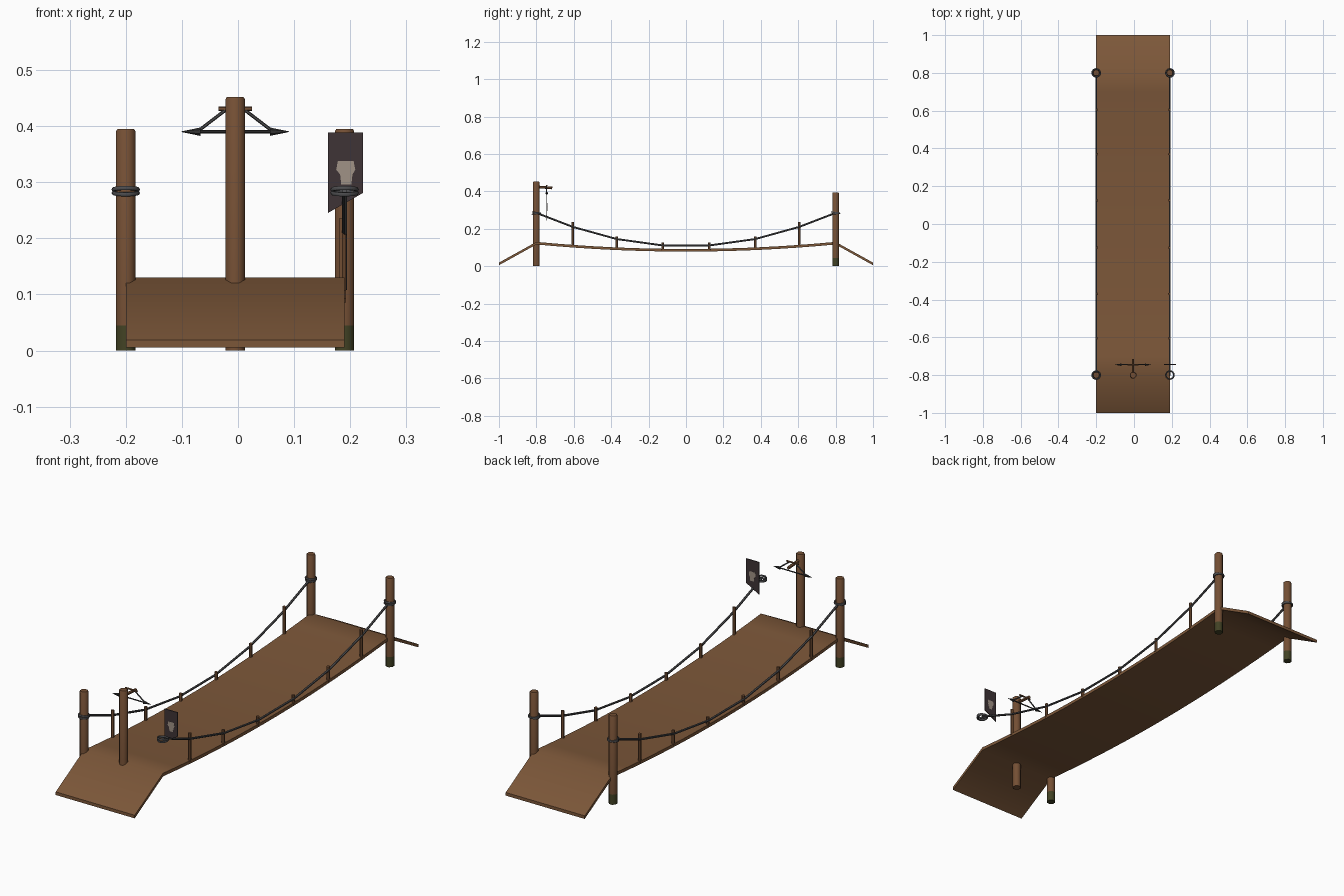
import bpy, bmesh, math
from mathutils import Vector

if "Cube" in bpy.data.objects:
    bpy.data.objects.remove(bpy.data.objects["Cube"])


def srgb(r, g, b):
    return tuple((c / 255 / 12.92) if c < 10 else ((c / 255 + 0.055) / 1.055) ** 2.4 for c in (r, g, b)) + (1,)


def material(name, *rgb):
    m = bpy.data.materials.new(name)
    m.diffuse_color = srgb(*rgb)
    m.use_nodes = True
    m.node_tree.nodes["Principled BSDF"].inputs["Base Color"].default_value = m.diffuse_color
    return m


PLANK = material("plank brown", 124, 87, 57)
POST = material("post brown", 116, 79, 52)
MOSS = material("moss green", 66, 66, 36)
ROPE = material("rope grey", 78, 78, 80)
IRON = material("dark iron", 52, 52, 52)
CLOTH = material("dark cloth", 62, 52, 54)
EMBLEM = material("pale emblem", 160, 146, 134)


def finish(name, bm, mats, smooth=True):
    bmesh.ops.recalc_face_normals(bm, faces=bm.faces)
    me = bpy.data.meshes.new(name)
    bm.to_mesh(me)
    bm.free()
    for m in mats:
        me.materials.append(m)
    ob = bpy.data.objects.new(name, me)
    bpy.context.collection.objects.link(ob)
    if smooth:
        bpy.context.view_layer.objects.active = ob
        ob.select_set(True)
        bpy.ops.object.shade_smooth_by_angle(angle=math.radians(50))
        ob.select_set(False)
    return ob


def add_rod(bm, p, q, r1, r2=None, sides=6):
    """Tapered rod between two points."""
    p, q = Vector(p), Vector(q)
    rot = (q - p).to_track_quat('Z', 'Y').to_matrix().to_4x4()
    rot.translation = (p + q) / 2
    bmesh.ops.create_cone(bm, cap_ends=True, segments=sides, radius1=r1,
                          radius2=r1 if r2 is None else r2,
                          depth=(q - p).length, matrix=rot)


def rods(name, mat, *specs):
    bm = bmesh.new()
    for s in specs:
        add_rod(bm, *s)
    return finish(name, bm, [mat])


def prism(name, mat, outline, place, a, b):
    """Extrude a 2D outline between depths a and b."""
    bm = bmesh.new()
    lo = [bm.verts.new(place(u, v, a)) for u, v in outline]
    hi = [bm.verts.new(place(u, v, b)) for u, v in outline]
    n = len(outline)
    bm.faces.new(lo)
    bm.faces.new(hi[::-1])
    for i in range(n):
        j = (i + 1) % n
        bm.faces.new((lo[i], lo[j], hi[j], hi[i]))
    return finish(name, bm, [mat], False)


LEFT, RIGHT, MID = -0.2, 0.19, -0.005

# Sagging deck with a ramp at each end, made of short strips
T = 0.014
ys = [-1] + [-0.8 + 0.1 * i for i in range(17)] + [1]
top = [(y, 0.019 if abs(y) == 1 else 0.092 + 0.038 * (y / 0.8) ** 2) for y in ys]
bm = bmesh.new()
rows = [[bm.verts.new((x, y, z - d)) for x, d in ((LEFT, 0), (RIGHT, 0), (RIGHT, T), (LEFT, T))]
        for y, z in top]
for a, b in zip(rows, rows[1:]):
    for i in range(4):
        j = (i + 1) % 4
        bm.faces.new((a[i], a[j], b[j], b[i]))
bm.faces.new(rows[0])
bm.faces.new(rows[-1][::-1])
deck = finish("deck", bm, [PLANK])


# Posts: eight-sided, chamfered top, mossy foot
def post(name, x, y, height, mossy):
    bm = bmesh.new()
    levels = [(0, 0.0175), (0.045, 0.0175), (height - 0.004, 0.0175), (height, 0.015)]
    rings = []
    for z, r in levels:
        rings.append([bm.verts.new((x + r * math.cos(math.tau * (k + 0.5) / 8) * 1.06,
                                    y + r * math.sin(math.tau * (k + 0.5) / 8) * 1.06, z))
                      for k in range(8)])
    for a, b in zip(rings, rings[1:]):
        for k in range(8):
            j = (k + 1) % 8
            bm.faces.new((a[k], a[j], b[j], b[k]))
    bm.faces.new(rings[0][::-1])
    bm.faces.new(rings[-1])
    for f in bm.faces:
        f.material_index = int(mossy and f.calc_center_median().z < 0.045)
    return finish(name, bm, [POST, MOSS])


post("front_left_post", LEFT, -0.8, 0.395, True)
post("back_left_post", LEFT, 0.8, 0.395, True)
post("back_right_post", RIGHT, 0.8, 0.395, True)
post("front_middle_post", MID, -0.8, 0.452, False)

# Railings: small stakes, rope and rope loops on each side
stakes = [(0.605, 0.235), (0.37, 0.16), (0.125, 0.126)]
half = [(0.8, 0.285), (0.605, 0.21), (0.37, 0.145), (0.125, 0.111)]
line = [(-y, z) for y, z in half] + half[::-1]
for side, x, inward in (("left", LEFT, 0.004), ("right", RIGHT, -0.004)):
    rods(side + "_stakes", POST,
         *[((x + inward, s * y, 0.085 + 0.038 * (y / 0.8) ** 2), (x + inward, s * y, z), 0.007)
           for y, z in stakes for s in (-1, 1)])
    rods(side + "_rope", ROPE,
         *[((x, *p), (x, *q), 0.005) for p, q in zip(line, line[1:])])
    for end, y in (("front", -0.8), ("back", 0.8)):
        for k in (0, 1):
            bpy.ops.mesh.primitive_torus_add(location=(x, y, 0.281 + 0.006 * k),
                                             rotation=(0.12 - 0.24 * k, 0, 0),
                                             major_segments=16, minor_segments=6,
                                             major_radius=0.0215, minor_radius=0.004)
            loop = bpy.context.object
            loop.name = f"{side}_{end}_rope_loop_{k + 1}"
            loop.data.materials.append(ROPE)
            bpy.ops.object.shade_smooth_by_angle(angle=math.radians(60))
            loop.select_set(False)

# Hanging cloth with slanted hem and a pale emblem on both faces
on_xz = lambda u, v, d: (u, d, v)
prism("cloth", CLOTH, [(0.16, 0.245), (0.223, 0.281), (0.223, 0.389), (0.16, 0.389)],
      on_xz, -0.746, -0.742)
badge = [(0.184, 0.296), (0.202, 0.296), (0.204, 0.314), (0.209, 0.322),
         (0.206, 0.338), (0.178, 0.338), (0.175, 0.322), (0.182, 0.314)]
prism("cloth_emblem", EMBLEM, badge, on_xz, -0.7465, -0.7415)

# Crossed bow fixed behind the middle post
Y = -0.745
rods("bow_stock", POST, ((MID, -0.795, 0.424), (MID, -0.715, 0.418), 0.007),
     ((MID - 0.03, Y, 0.431), (MID + 0.03, Y, 0.431), 0.004))
rods("bow_braces", ROPE,
     *[((MID + s * 0.018, Y, 0.428), (MID + s * 0.065, Y, 0.392), 0.003) for s in (-1, 1)])
rods("bow_bar", IRON, ((MID - 0.07, Y, 0.39), (MID + 0.07, Y, 0.39), 0.003),
     *[((MID + s * 0.062, Y, 0.39), (MID + s * 0.096, Y, 0.39), 0.0075, 0.0005) for s in (-1, 1)])
